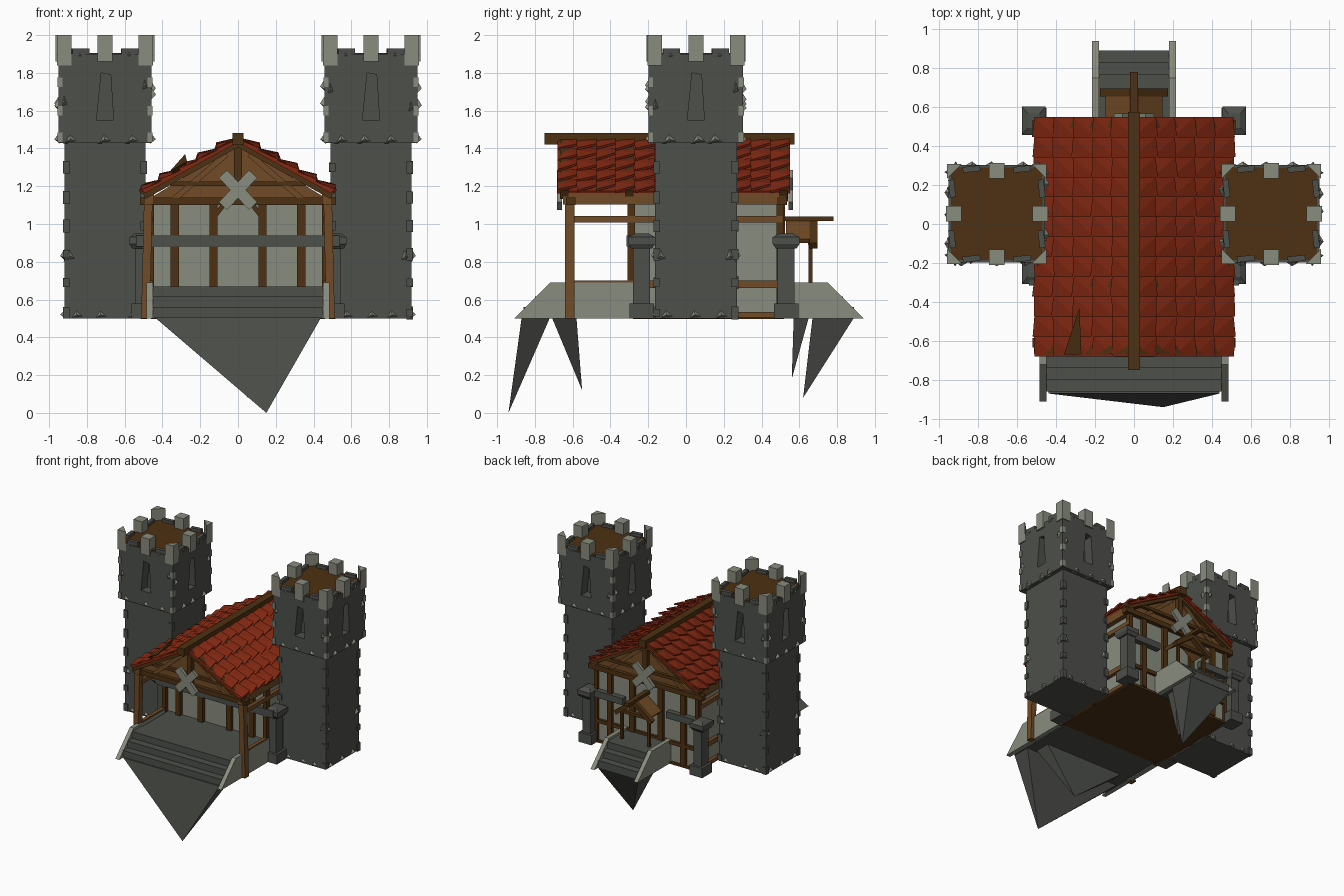
import bpy, bmesh, math, random
from mathutils import Vector

random.seed(4)
cube = bpy.data.objects.get("Cube")
if cube:
    bpy.data.objects.remove(cube, do_unlink=True)


def material(name, *rgb):
    m = bpy.data.materials.new(name)
    m.use_nodes = True
    m.diffuse_color = (*rgb, 1)
    m.node_tree.nodes["Principled BSDF"].inputs["Base Color"].default_value = (*rgb, 1)
    return m


DARK_STONE = material("dark stone", .075, .079, .070)
LIGHT_STONE = material("light stone", .25, .265, .21)
DARK_WOOD = material("dark wood", .075, .031, .006)
WOOD = material("medium wood", .165, .070, .019)
RED = material("red tile", .235, .022, .006)


class Part:
    """Collects convex solids and turns them into one object."""

    def __init__(self, name, mat):
        self.name, self.mat, self.bm = name, mat, bmesh.new()

    def hull(self, points):
        verts = [self.bm.verts.new(p) for p in points]
        bmesh.ops.convex_hull(self.bm, input=verts)

    def box(self, x0, x1, y0, y1, z0, z1):
        self.hull([(x, y, z) for x in (x0, x1) for y in (y0, y1) for z in (z0, z1)])

    def beam(self, p, q, width, depth, side=(0, 1, 0)):
        p, q, side = Vector(p), Vector(q), Vector(side)
        a = side * depth / 2
        b = (q - p).cross(side).normalized() * width / 2
        self.hull([e + a * i + b * j for e in (p, q) for i in (-1, 1) for j in (-1, 1)])

    def prism(self, profile, x0, x1):
        self.hull([(x, y, z) for x in (x0, x1) for y, z in profile])

    def done(self):
        bmesh.ops.dissolve_limit(self.bm, angle_limit=.01, verts=self.bm.verts, edges=self.bm.edges)
        bmesh.ops.recalc_face_normals(self.bm, faces=self.bm.faces)
        mesh = bpy.data.meshes.new(self.name)
        self.bm.to_mesh(mesh)
        self.bm.free()
        mesh.materials.append(self.mat)
        ob = bpy.data.objects.new(self.name, mesh)
        bpy.context.scene.collection.objects.link(ob)
        return ob


# House walls, floor and porch
walls = Part("plaster_walls", LIGHT_STONE)
walls.box(-.455, .455, -.28, .5, .51, 1.14)
walls.done()
floor = Part("floor_underside", DARK_WOOD)
floor.box(-.46, .46, -.28, .52, .497, .515)
floor.done()
porch = Part("porch_floor", DARK_STONE)
porch.box(-.44, .44, -.66, -.27, .5, .67)
porch.done()

# Stairs with sloped side walls, and the jagged rock spikes beneath them
for name, d, half, y_in, y_out in (("front", -1, .45, .62, .86), ("back", 1, .18, .49, .89)):
    steps = Part(name + "_steps", DARK_STONE)
    for k in range(3):
        out = y_out - k * .06
        y0, y1 = sorted((d * y_in, d * out))
        steps.box(-half, half, y0, y1, .5, .56 + k * .055)
    steps.done()
    cheeks = Part(name + "_stair_sides", LIGHT_STONE)
    end = y_out + .05
    back = .28 if d < 0 else y_in
    for s in (-1, 1):
        cheeks.prism([(d * back, .5), (d * end, .5), (d * (end - .19), .69), (d * back, .69)],
                     s * half, s * (half + .035))
    cheeks.done()

spikes = Part("rock_spikes", DARK_STONE)
for half, y0, y1, apex in ((.44, -.87, -.72, (.15, -.94, 0)), (.36, -.71, -.58, (.12, -.55, .12)),
                           (.19, .67, .89, (.05, .62, .08)), (.15, .57, .65, (.04, .56, .18))):
    spikes.hull([(-half, y0, .505), (half, y0, .505), (half, y1, .505), (-half, y1, .505), apex])
spikes.done()

# Timber frame
frame = Part("timber_frame", DARK_WOOD)
light = Part("porch_posts_and_plates", WOOD)
for s in (-1, 1):
    light.beam((s * .49, -.615, .5), (s * .475, -.615, 1.13), .045, .05)
    light.beam((s * .47, -.65, 1.135), (s * .47, .53, 1.135), .065, .05, (1, 0, 0))
    for z, w in ((.52, .03), (.68, .04), (1.025, .035)):
        light.beam((s * .468, -.61, z), (s * .468, .51, z), w, .03, (1, 0, 0))
    for y in (-.29, .1, .5):
        frame.box(s * .445, s * .48, y - .02, y + .02, .5, 1.12)
    for x in (.13, .335):
        for y in (-.29, .505):
            frame.box(s * x - .022, s * x + .022, y - .02, y + .02, .52, 1.11)
    frame.beam((s * .14, -.29, 1.02), (s * .07, -.29, 1.11), .025, .03)
    # rafters on both gables
    for y in (-.645, -.3, .515):
        frame.beam((0, y, 1.435), (s * .5, y, 1.155), .05, .045)
    light.beam((s * .34, -.62, 1.13), (s * .06, -.62, 1.37), .03, .02)
    light.beam((s * .34, .51, 1.13), (s * .06, .51, 1.37), .03, .02)
for y in (-.61, .51):
    frame.box(-.52, .52, y - .025, y + .025, 1.1, 1.14)
    frame.box(-.36, .36, y - .02, y + .02, 1.2, 1.225)
    frame.box(-.02, .02, y - .03, y + .03, 1.12, 1.43)
frame.box(-.46, .46, .49, .52, .66, .69)
frame.box(-.03, .03, -.75, .575, 1.42, 1.483)
frame.hull([(-.36, -.67, 1.28), (-.27, -.67, 1.33), (-.28, -.43, 1.37), (-.31, -.55, 1.24)])
frame.done()
for y in (-.605, .495):
    light.hull([(x, y + t, z) for t in (0, .01) for x, z in ((-.46, 1.14), (.46, 1.14), (0, 1.42))])
light.done()

# Stone crosses on the gables
cross = Part("gable_crosses", LIGHT_STONE)
for y in (-.67, .555):
    for s in (-1, 1):
        cross.beam((-.08, y, 1.18 - s * .085), (.08, y, 1.18 + s * .085), .06, .025)
cross.done()

# Roof deck and overlapping tilted tiles
deck = Part("roof_deck", RED)
tiles = Part("roof_tiles", RED)
along, normal = Vector((.5, 0, -.275)).normalized(), Vector((.275, 0, .5)).normalized()
ridge, rows, courses = Vector((0, 0, 1.447)), 12, 5
step, cell = .571 / courses, 1.23 / rows
for s in (-1, 1):
    def at(u, y, h):
        p = ridge + along * u + normal * h
        return (s * p.x, y, p.z)
    deck.hull([at(u, y, h) for u in (0, .57) for y in (-.68, .55) for h in (-.012, .004)])
    for k in range(courses):
        for j in range(rows):
            y0 = -.68 + j * cell
            y1 = y0 + cell
            u0, u1 = k * step, (k + 1) * step
            skew = random.uniform(.004, .018)
            lift = random.uniform(.022, .034)
            corners = [(u0, y0, .002), (u0, y1, .012), (u1 + skew, y0, lift - .012), (u1 - skew / 2, y1, lift + .01)]
            tiles.hull([at(u, y, h - t) for u, y, h in corners for t in (0, .014)])
deck.done()
tiles.done()

# Buttresses at the house corners and the stone bands joining them
butt = Part("stone_buttresses", DARK_STONE)
for s in (-1, 1):
    for y in (-.235, .53):
        for a, z0, z1 in ((.065, .5, .58), (.045, .58, .88)):
            x0, x1 = sorted((s * (.515 - a), s * (.50 + a)))
            butt.box(x0, x1, y - a, y + a, z0, z1)
        butt.hull([(s * .515 + i * b, y + j * b * 1.2, z) for i in (-1, 1) for j in (-1, 1)
                   for b, z in ((.045, .87), (.06, .895), (.06, .93), (.03, .95))])
    butt.box(s * .2, s * .5, .5, .545, .88, .935)
butt.box(-.54, .54, -.315, -.27, .88, .94)
butt.done()

# Small canopy over the back stairs
canopy = Part("back_canopy", WOOD)
props = Part("canopy_posts", DARK_WOOD)
for s in (-1, 1):
    canopy.beam((0, .60, 1.015), (s * .14, .60, .91), .025, .14)
    props.beam((0, .675, 1.01), (s * .165, .675, .885), .035, .04)
    props.beam((s * .125, .66, .67), (s * .125, .66, .92), .022, .022)
props.box(-.02, .02, .5, .78, 1.015, 1.04)
props.box(-.13, .13, .645, .675, .89, .915)
canopy.done()
props.done()

# Towers
CY = .052
FACES = [(1, 0), (-1, 0), (0, 1), (0, -1)]
for s, side in ((1, "left"), (-1, "right")):
    cx = s * .704
    shaft = Part(side + "_tower_shaft", DARK_STONE)
    shaft.box(cx - .215, cx + .215, CY - .217, CY + .217, .5, 1.45)
    shaft.done()
    head = Part(side + "_tower_head", DARK_STONE)
    head.box(cx - .247, cx + .247, CY - .25, CY + .25, 1.43, 1.9)
    head_ob = head.done()
    deck = Part(side + "_tower_deck", DARK_WOOD)
    deck.box(cx - .235, cx + .235, CY - .238, CY + .238, 1.895, 1.905)
    deck.done()

    def on_face(n, r, a, z):
        """Point at distance r out along n, shifted sideways by a."""
        return (cx + n[0] * r - n[1] * a, CY + n[1] * r + n[0] * a, z)

    # tapered window recesses
    cutter = Part(side + "_window_cutter", DARK_STONE)
    for n in FACES:
        cutter.hull([on_face(n, r, a, z) for r in (.17, .3)
                     for a, z in ((-.045, 1.55), (.045, 1.55), (.03, 1.79), (-.02, 1.8))])
    cut_ob = cutter.done()
    cut_ob.hide_render = True
    cut_ob.hide_set(True)
    mod = head_ob.modifiers.new("windows", "BOOLEAN")
    mod.operation, mod.solver, mod.object = "DIFFERENCE", "EXACT", cut_ob

    stones = Part(side + "_tower_light_stones", LIGHT_STONE)
    walls = Part(side + "_tower_parapet", DARK_STONE)

    def chip(n, r, a, z, w, h):
        stones.hull([on_face(n, r - .01, a - w, z - h), on_face(n, r - .01, a + w, z - h * .7),
                     on_face(n, r - .01, a - w * .2, z + h), on_face(n, r + .02, a - w * .1, z - h * .2)])

    for n in FACES:
        # merlons and low parapet pieces
        stones.box(*[c for v in zip(on_face(n, .222, 0, 0)[:2], (.04, .04)) for c in (v[0] - v[1], v[0] + v[1])],
                   1.86, 2.0)
        for a in (-.13, .13):
            p, q = on_face(n, .235, a - .045, 1.905), on_face(n, .225, a + .045, 1.905)
            walls.beam(p, q, .03, .05, (0, 0, 1))
            chip(n, .237, a, 1.9, .035, .03)
        # chips around the base, waist and faces
        for a in (-.14, 0, .14):
            chip(n, .217, a + random.uniform(-.03, .03), .525, .04, .026)
            chip(n, .249, a + random.uniform(-.04, .04), 1.455, .045, .03)
        for a in (-.185, .185):
            chip(n, .217, a, .84, .035, .04)
            chip(n, .249, a * 1.15, random.uniform(1.6, 1.75), .02, .04)
    for i in (-1, 1):
        for j in (-1, 1):
            x, y = cx + i * .218, CY + j * .22
            stones.hull([(x + a, y + b, z) for a, b in ((i * .037, j * .037), (-i * .04, j * .037), (i * .037, -j * .04))
                         for z in (1.84, 2.0)])
            # rough quoins along the corners
            for z in (.53, .69, .84, .99, 1.14, 1.3):
                qx, qy, h = cx + i * .205, CY + j * .207, random.uniform(.02, .035)
                walls.box(qx - .018, qx + .018, qy - .018, qy + .018, z - h, z + h)
            for z in (1.46, 1.6, 1.75):
                qx, qy = cx + i * .238, CY + j * .24
                stones.box(qx - .014, qx + .014, qy - .014, qy + .014, z - .025, z + .025)
    stones.done()
    walls.done()
